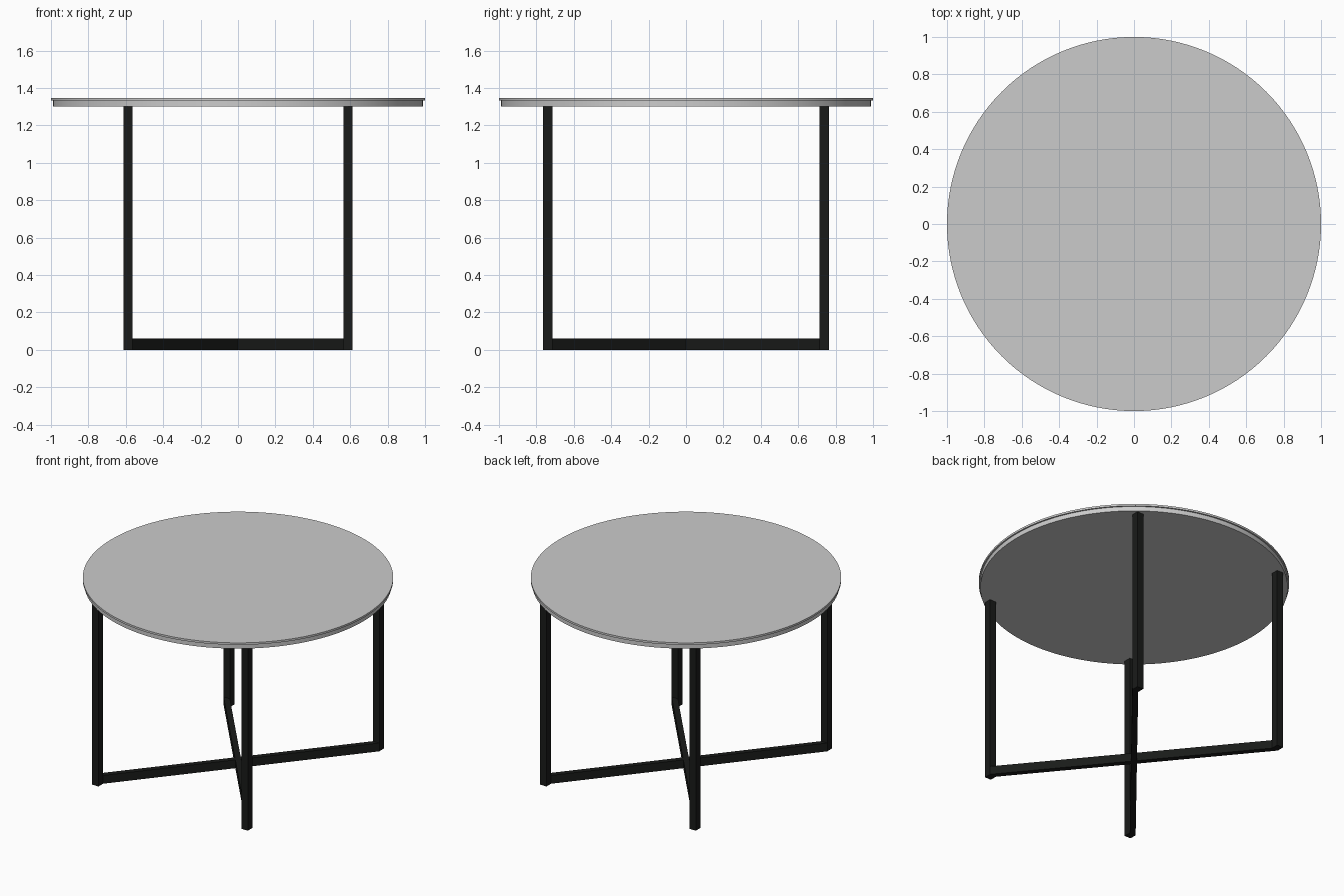
import bpy, bmesh, math

if "Cube" in bpy.data.objects:
    bpy.data.objects.remove(bpy.data.objects["Cube"])

black = bpy.data.materials.new("black_metal")
black.diffuse_color = (0.01, 0.011, 0.01, 1)
black.use_nodes = True
black.node_tree.nodes["Principled BSDF"].inputs["Base Color"].default_value = black.diffuse_color

X0, X1 = 0.563, 0.612   # leg extent in x
Y0, Y1 = 0.713, 0.764   # leg extent in y
TOP, BAR = 1.30, 0.059


def prism(name, outline, z0, z1):
    """Vertical prism over a counter-clockwise floor outline."""
    bm = bmesh.new()
    lo = [bm.verts.new((x, y, z0)) for x, y in outline]
    hi = [bm.verts.new((x, y, z1)) for x, y in outline]
    bm.faces.new(lo[::-1])
    bm.faces.new(hi)
    n = len(lo)
    for i in range(n):
        j = (i + 1) % n
        bm.faces.new((lo[i], lo[j], hi[j], hi[i]))
    bmesh.ops.recalc_face_normals(bm, faces=bm.faces)
    me = bpy.data.meshes.new(name)
    bm.to_mesh(me)
    bm.free()
    ob = bpy.data.objects.new(name, me)
    bpy.context.collection.objects.link(ob)
    me.materials.append(black)
    return ob


def disc(name, radius, z0, z1):
    bpy.ops.mesh.primitive_cylinder_add(vertices=128, radius=radius, depth=z1 - z0,
                                        location=(0, 0, (z0 + z1) / 2))
    ob = bpy.context.object
    ob.name = name
    bpy.ops.object.shade_smooth_by_angle(angle=math.radians(30))


# Round top in two layers
disc("top_underlayer", 0.99, TOP, 1.332)
disc("table_top", 1.0, 1.332, 1.346)

# Four square legs
for sx, side in ((-1, "left"), (1, "right")):
    for sy, end in ((-1, "front"), (1, "back")):
        prism(f"{end}_{side}_leg",
              [(sx * X0, sy * Y0), (sx * X1, sy * Y0),
               (sx * X1, sy * Y1), (sx * X0, sy * Y1)], 0, TOP)

# Crossed floor bars joining the inner faces of opposite legs
for s, name in ((1, "floor_bar_a"), (-1, "floor_bar_b")):
    prism(name, [(-s * X1, -Y0), (-s * X0, -Y0), (s * X1, Y0), (s * X0, Y0)], 0, BAR)
